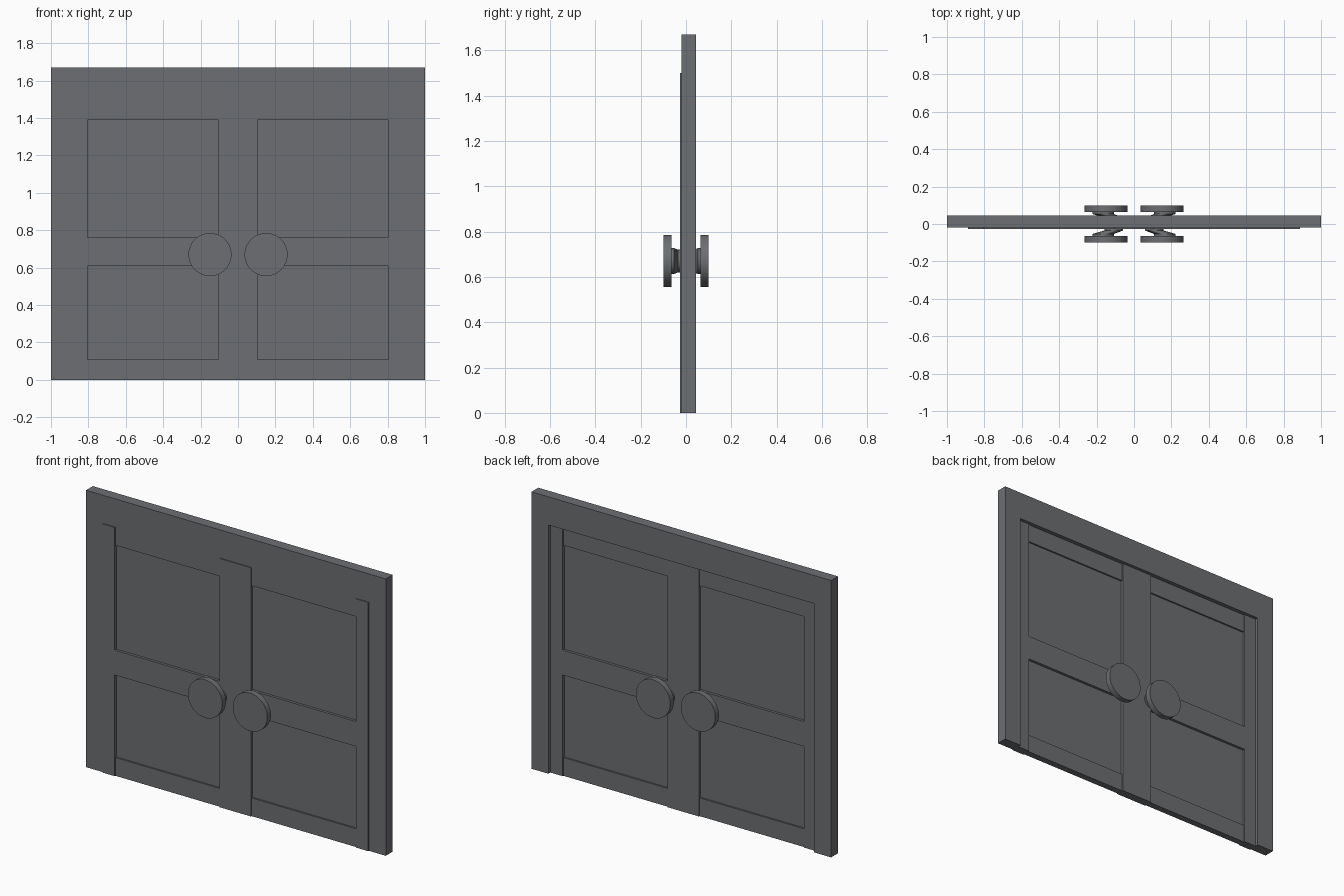
import bpy, bmesh, math
from mathutils import Matrix, Vector

if "Cube" in bpy.data.objects:
    bpy.data.objects.remove(bpy.data.objects["Cube"])

grey = bpy.data.materials.new("dark_grey")
grey.diffuse_color = (0.15, 0.157, 0.168, 1)
grey.use_nodes = True
grey.node_tree.nodes["Principled BSDF"].inputs["Base Color"].default_value = grey.diffuse_color


def finish(name, bm, smooth=False):
    bmesh.ops.recalc_face_normals(bm, faces=bm.faces[:])
    me = bpy.data.meshes.new(name)
    bm.to_mesh(me)
    bm.free()
    ob = bpy.data.objects.new(name, me)
    bpy.context.collection.objects.link(ob)
    me.materials.append(grey)
    if smooth:
        bpy.context.view_layer.objects.active = ob
        ob.select_set(True)
        bpy.ops.object.shade_smooth_by_angle(angle=math.radians(35))
        ob.select_set(False)
    return ob


def box(name, x0, x1, y0, y1, z0, z1):
    bm = bmesh.new()
    m = Matrix.Translation(((x0 + x1) / 2, (y0 + y1) / 2, (z0 + z1) / 2))
    m = m @ Matrix.Diagonal((abs(x1 - x0), y1 - y0, z1 - z0, 1))
    bmesh.ops.create_cube(bm, size=1, matrix=m)
    return finish(name, bm)


def loft(name, rings, n=48):
    """Closed solid through circles (x, y, z, radius) facing along y."""
    bm = bmesh.new()
    loops = [[bm.verts.new((x + r * math.cos(2 * math.pi * i / n), y,
                            z + r * math.sin(2 * math.pi * i / n)))
              for i in range(n)] for x, y, z, r in rings]
    for a, b in zip(loops, loops[1:]):
        for i in range(n):
            j = (i + 1) % n
            bm.faces.new((a[i], a[j], b[j], b[i]))
    bm.faces.new(loops[0])
    bm.faces.new(loops[-1])
    return finish(name, bm, True)


# Door frame: two jambs and a header in one outline, open at the floor
outer, inner, top, head = 1.0, 0.887, 1.67, 1.5
outline = [(-outer, 0), (-inner, 0), (-inner, head), (inner, head),
           (inner, 0), (outer, 0), (outer, top), (-outer, top)]
bm = bmesh.new()
face = bm.faces.new([bm.verts.new((x, -0.02, z)) for x, z in outline])
new = bmesh.ops.extrude_face_region(bm, geom=[face])["geom"]
bmesh.ops.translate(bm, vec=Vector((0, 0.065, 0)),
                    verts=[g for g in new if isinstance(g, bmesh.types.BMVert)])
finish("door_frame", bm)

STILE, RAIL, PANEL = 0.026, 0.02, 0.010   # half thicknesses
IN, OUT = 0.105, 0.805                    # panel edges across each leaf
KZ = 0.67                                 # knob height

for s, side in ((-1, "left"), (1, "right")):
    # Door leaf: stiles, rails and recessed panels
    for part, a, b, t, z0, z1 in (
            ("outer_stile", OUT, inner, STILE, 0, head),
            ("inner_stile", 0, IN, STILE, 0, head),
            ("top_rail", IN, OUT, RAIL, 1.39, head),
            ("middle_rail", IN, OUT, STILE, 0.61, 0.76),
            ("bottom_rail", IN, OUT, RAIL, 0, 0.11),
            ("upper_panel", IN, OUT, PANEL, 0.76, 1.39),
            ("lower_panel", IN, OUT, PANEL, 0.11, 0.61)):
        x0, x1 = sorted((s * a, s * b))
        box(f"{side}_{part}", x0, x1, -t, t, z0, z1)

    # Knobs on both faces: flat round head on an offset slanted neck
    for d, where in ((-1, "front"), (1, "back")):
        loft(f"{side}_{where}_knob",
             [(s * 0.15, d * 0.065, KZ, 0.115), (s * 0.15, d * 0.1, KZ, 0.115)])
        loft(f"{side}_{where}_knob_neck",
             [(s * 0.108, d * 0.02, KZ, 0.05), (s * 0.108, d * 0.035, KZ, 0.05),
              (s * 0.165, d * 0.053, KZ, 0.057), (s * 0.165, d * 0.066, KZ, 0.057)])
